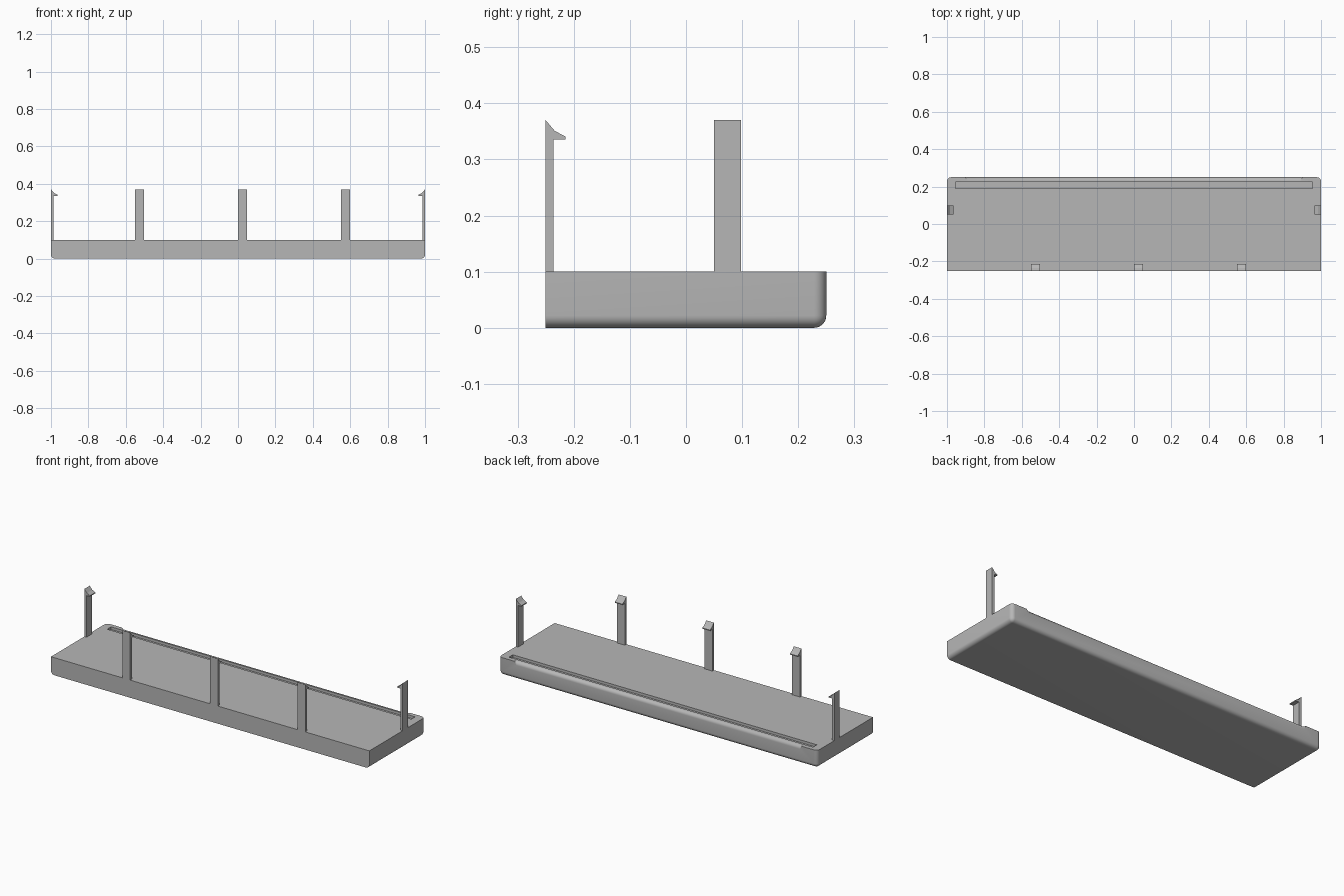
import bpy, bmesh, math

if "Cube" in bpy.data.objects:
    bpy.data.objects.remove(bpy.data.objects["Cube"])

grey = bpy.data.materials.new("light grey plastic")
grey.diffuse_color = (0.47, 0.47, 0.47, 1)
grey.use_nodes = True
grey.node_tree.nodes["Principled BSDF"].inputs["Base Color"].default_value = grey.diffuse_color


def add_object(name, bm):
    bmesh.ops.recalc_face_normals(bm, faces=bm.faces)
    mesh = bpy.data.meshes.new(name)
    bm.to_mesh(mesh)
    bm.free()
    mesh.materials.append(grey)
    obj = bpy.data.objects.new(name, mesh)
    bpy.context.collection.objects.link(obj)
    return obj


def box(bm, x0, x1, y0, y1, z0, z1):
    verts = bmesh.ops.create_cube(bm, size=1)["verts"]
    for v in verts:
        v.co = ((x0 + x1) / 2 + v.co.x * (x1 - x0),
                (y0 + y1) / 2 + v.co.y * (y1 - y0),
                (z0 + z1) / 2 + v.co.z * (z1 - z0))


def cut(target, cutter):
    mod = target.modifiers.new("cut", 'BOOLEAN')
    mod.operation, mod.solver, mod.object = 'DIFFERENCE', 'EXACT', cutter
    bpy.context.view_layer.objects.active = target
    bpy.ops.object.modifier_apply(modifier=mod.name)
    bpy.data.objects.remove(cutter)


# Tray body: rounded under the ends and back and at the back corners
R = 0.022
bm = bmesh.new()
box(bm, -1, 1, -0.25, 0.25, 0, 0.1)
rounded = []
for e in bm.edges:
    a, b = (v.co for v in e.verts)
    mid = (a + b) / 2
    bottom = mid.z < 0.01 and mid.y > -0.2
    back_corner = abs(mid.x) > 0.9 and mid.y > 0.2 and abs(a.z - b.z) > 0.05
    if bottom or back_corner:
        rounded.append(e)
bmesh.ops.bevel(bm, geom=rounded, offset=R, segments=8, profile=0.5,
                affect='EDGES', clamp_overlap=True)
body = add_object("tray_body", bm)

# Long shallow slot near the back of the top
bm = bmesh.new()
box(bm, -0.955, 0.955, 0.19, 0.225, 0.085, 0.15)
cut(body, add_object("slot_cutter", bm))

# Rounded top back edge, running out before the ends
F = 0.02
arc = [(0.25 - F + F * math.sin(t), 0.1 - F + F * math.cos(t))
       for t in (i * math.pi / 16 for i in range(9))]
section = [(0.25 - F, 0.11)] + arc + [(0.26, 0.1 - F)]
bm = bmesh.new()
ends = []
for s in (-1, 1):
    ring = [bm.verts.new((s * 0.89, y, z)) for y, z in section]
    tip = bm.verts.new((s * 0.93, 0.26, 0.11))
    for p, q in zip(ring, ring[1:]):
        bm.faces.new((tip, p, q))
    ends.append(ring + [tip])
n = len(ends[0])
for i in range(n):
    j = (i + 1) % n
    bm.faces.new((ends[0][i], ends[0][j], ends[1][j], ends[1][i]))
cut(body, add_object("edge_cutter", bm))

bpy.ops.object.select_all(action='DESELECT')
body.select_set(True)
bpy.context.view_layer.objects.active = body
bpy.ops.object.shade_smooth_by_angle(angle=math.radians(30))

# Snap clips: (inward distance, height) profile given a width
CLIP = [(0, 0.1), (0, 0.37), (0.016, 0.351), (0.035, 0.341),
        (0.035, 0.336), (0.014, 0.336), (0.014, 0.1)]


def clip(name, place, w0, w1):
    bm = bmesh.new()
    a = [bm.verts.new(place(d, w0, z)) for d, z in CLIP]
    b = [bm.verts.new(place(d, w1, z)) for d, z in CLIP]
    bm.faces.new(a)
    bm.faces.new(b[::-1])
    for i in range(len(CLIP) - 1):   # open where it meets the tray
        bm.faces.new((a[i], a[i + 1], b[i + 1], b[i]))
    add_object(name, bm)


for label, x in (("left", -0.55), ("middle", 0.0), ("right", 0.55)):
    clip("front_clip_" + label, lambda d, w, z: (w, -0.25 + d, z), x, x + 0.048)
for label, s in (("left", -1), ("right", 1)):
    clip("side_clip_" + label, lambda d, w, z: (s * (1 - d), w, z), 0.05, 0.098)
